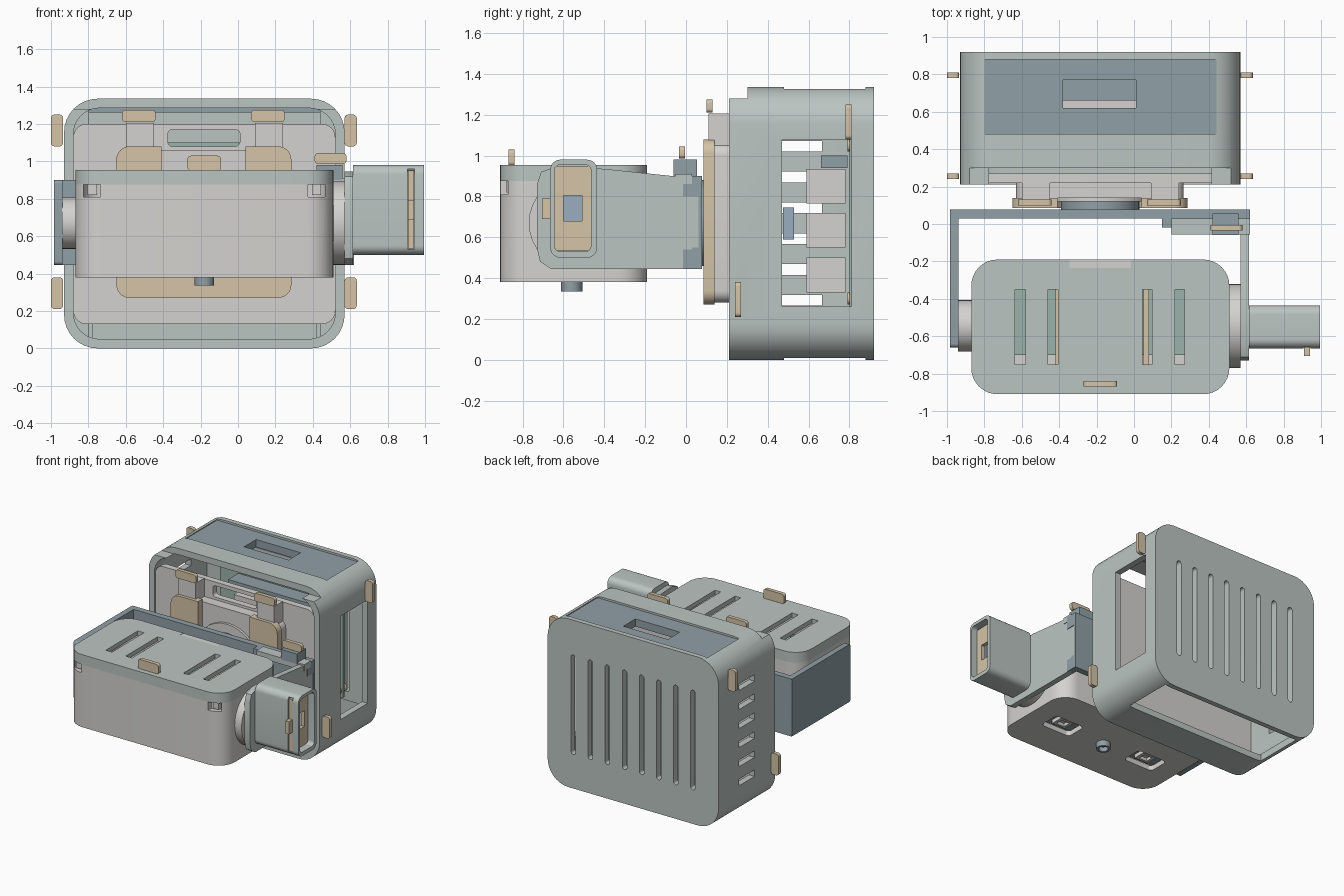
import bpy, bmesh, math

if "Cube" in bpy.data.objects:
    bpy.data.objects.remove(bpy.data.objects["Cube"])

COL = {"shell": (0.50, 0.56, 0.54), "dark": (0.28, 0.35, 0.38), "light": (0.66, 0.65, 0.63),
       "tan": (0.66, 0.55, 0.39), "green": (0.33, 0.45, 0.40), "blue": (0.33, 0.42, 0.52)}
MATS = {}
for n, c in COL.items():
    MATS[n] = bpy.data.materials.new(n)
    MATS[n].diffuse_color = (*c, 1)


def outline(u, v, r):
    """Rounded rectangle points."""
    if r <= 0:
        return [(u[0], v[0]), (u[1], v[0]), (u[1], v[1]), (u[0], v[1])]
    r = min(r, (u[1] - u[0]) / 2, (v[1] - v[0]) / 2)
    pts = []
    for cu, cv, a in ((u[1] - r, v[1] - r, 0), (u[0] + r, v[1] - r, 90),
                      (u[0] + r, v[0] + r, 180), (u[1] - r, v[0] + r, 270)):
        for i in range(9):
            t = math.radians(a + i * 90 / 8)
            pts.append((cu + r * math.cos(t), cv + r * math.sin(t)))
    return pts


def extrude(bm, axis, pts, a):
    put = {"x": lambda p, d: (d, p[0], p[1]), "y": lambda p, d: (p[0], d, p[1]),
           "z": lambda p, d: (p[0], p[1], d)}[axis]
    rings = [[bm.verts.new(put(p, d)) for p in pts] for d in a]
    n = len(pts)
    bm.faces.new(rings[0])
    bm.faces.new(rings[1])
    for i in range(n):
        j = (i + 1) % n
        bm.faces.new((rings[0][i], rings[0][j], rings[1][j], rings[1][i]))


def block(x, y, z, axis="z", r=0.0):
    """A box with corners rounded about the given axis (full r = cylinder)."""
    u, v, a = {"x": (y, z, x), "y": (x, z, y), "z": (x, y, z)}[axis]
    return axis, outline(u, v, r), a


def disc(axis, c, rad, a):
    return axis, outline((c[0] - rad, c[0] + rad), (c[1] - rad, c[1] + rad), rad), a


def mesh_object(name, solids):
    bm = bmesh.new()
    for s in solids:
        extrude(bm, *s)
    bmesh.ops.remove_doubles(bm, verts=bm.verts, dist=1e-5)
    bmesh.ops.recalc_face_normals(bm, faces=bm.faces)
    me = bpy.data.meshes.new(name)
    bm.to_mesh(me)
    bm.free()
    ob = bpy.data.objects.new(name, me)
    bpy.context.collection.objects.link(ob)
    return ob


def make(name, mat, solids, cuts=()):
    ob = mesh_object(name, solids)
    ob.data.materials.append(MATS[mat])
    bpy.ops.object.select_all(action="DESELECT")
    ob.select_set(True)
    bpy.context.view_layer.objects.active = ob
    for c in cuts:
        cutter = mesh_object("cutter", c)
        cutter.hide_render = True
        m = ob.modifiers.new("cut", "BOOLEAN")
        m.operation, m.solver, m.object = "DIFFERENCE", "EXACT", cutter
        bpy.ops.object.modifier_apply(modifier=m.name)
        bpy.data.objects.remove(cutter)
    bpy.ops.object.shade_smooth_by_angle(angle=math.radians(25))
    return ob


CX = -0.18  # centre line of the two housings

# Rear housing: open-front shell with vents and windows
vents = [block((CX + (i - 3.5) * 0.15 - .02, CX + (i - 3.5) * 0.15 + .02), (.8, 1), (.27, 1.06), "y", .02)
         for i in range(8)]
louvres = [block((-1, -.8), (.47, .665), (.265 + i * .151, .317 + i * .151)) for i in range(6)]
make("rear_housing", "shell", [block((-.93, .57), (.21, .92), (0, 1.335), "y", .18)], [
    [block((-.88, .52), (.1, .87), (.05, 1.285), "y", .14)],
    vents, louvres,
    [block((.4, .7), (.47, .81), (.26, 1.08))],
    [block((-.8, .44), (.48, .88), (-.1, .2)), block((-.8, .44), (.48, .88), (1.2, 1.4)),
     block((-1, .7), (.1, .3), (1.28, 1.4))]])
make("top_cover", "dark", [block((-.8, .44), (.48, .88), (1.26, 1.32))],
     [[block((-.38, .01), (.62, .77), (1.2, 1.4))]])
make("rear_front_plate", "light", [block((-.88, .52), (.22, .27), (.13, 1.2), "y", .07)],
     [[block((-.375, .01), (.1, .4), (1.08, 1.17), "y", .025)]])
make("bottom_lip", "shell", [block((-.78, .42), (.23, .27), (.05, .135))])

# Electronics inside the rear housing
make("rear_board", "green", [block((-.72, .36), (.8, .82), (.25, 1.1))])
make("rear_connectors", "light", [block((-.45, .3), (.59, .78), (z, z + .17)) for z in (.33, .55, .765)])
make("rear_terminal", "dark", [block((-.55, .34), (.66, .79), (.94, 1.0))])
make("rear_chip", "blue", [block((-.3, -.06), (.475, .53), (.59, .745))])
make("board_posts", "tan", [disc("y", (x, z), .03, (.79, .87)) for x in (-.68, .32) for z in (.3, 1.05)])

# Side clips on the rear housing
make("housing_clips", "tan", [block(x, y, z, "y", .02)
     for x in ((-1, -.935), (.57, .635))
     for y, z in (((.78, .81), (1.08, 1.25)), ((.24, .27), (.21, .38)))])

# Mounting frame on the front plate, with posts and clips
posts = [(-.6, -.45), (.09, .24)]
make("mount_frame", "light", [block((-.63, .265), (.14, .22), (.28, 1.06), "y", .06)])
make("mount_posts", "light", [block(p, (.11, .22), (1.0, 1.205)) for p in posts])
make("mount_pad", "tan", [block((-.65, .285), (.085, .14), (.27, 1.08), "y", .07)],
     [[block((-.41, .04), (0, .2), (.6, 1.2))], [disc("y", (CX, .67), .29, (0, .2))]])
make("mount_clips", "tan", [block((p[0] - .02, p[1] + .01), (.1, .13), (1.21, 1.275), "y", .02) for p in posts])
make("turntable_ring", "light", [disc("y", (CX, .67), .28, (.12, .22))])
make("turntable_disc", "dark", [disc("y", (CX, .67), .24, (.125, .15)), disc("y", (CX, .67), .21, (.07, .125))])

# Yoke that carries the front box
make("yoke_back", "dark", [block((-.98, .62), (.03, .078), (.445, .9))],
     [[block((.56, .7), (0, .06), (.55, .8))]])
make("yoke_left_arm", "dark", [block((-.983, -.937), (-.66, .078), (.445, .9), "x", .02)])
arm = [(-.73, .55), (-.715, .48), (-.66, .445), (.07, .445), (.07, .885), (-.02, .895),
       (-.4, .935), (-.64, .945), (-.71, .92), (-.73, .86)]
make("yoke_right_arm", "shell", [("x", arm, (.57, .615))])
make("yoke_shelf", "shell", [block((.2, .62), (-.055, .03), (.86, .91))])
make("yoke_stop", "dark", [block((.15, .2), (-.02, .03), (.8, .9)), block((.42, .56), (-.06, .055), (.9, .98))])
make("yoke_clip", "tan", [block((.41, .58), (-.035, -.005), (.985, 1.045), "y", .02)])
make("yoke_end_teeth", "dark", [block((.57, .62), (-.015, .05), z) for z in ((.445, .54), (.8, .9))])

# Pivot hubs
make("left_hub", "light", [disc("x", (-.545, .67), .138, (-.94, -.86))])
make("right_hub", "light", [disc("x", (-.545, .67), .225, (.5, .57))])

# Front box: hollow tray, bottom sensor windows and corner latch notches
sensor_x = (-.57, .21)
box_xy = ((-.87, .51), (-.91, -.19))
make("front_box", "light", [block(*box_xy, (.38, .875), "z", .14)], [
    [block((-.83, .47), (-.87, -.23), (.42, 1), "z", .1)],
    [block((x - .13, x + .13), (-.64, -.47), (.3, .5), "z", .03) for x in sensor_x],
    [block((x - .045, x + .045), (-1, -.8), (.81, .9)) for x in (-.78, .42)]])
make("box_latches", "light", [block((x - .025, x + .025), (-.88, -.82), (.82, .875)) for x in (-.78, .42)])
slots = [block(x, (-.75, -.35), (.8, 1)) for x in ((-.635, -.58), (-.46, -.405), (.045, .095), (.22, .27))]
make("box_lid", "shell", [block(*box_xy, (.875, .955), "z", .14)],
     [[block((-.83, .47), (-.87, -.23), (.8, .92), "z", .1)], slots,
      [block((-.345, -.015), (-.235, -.1), (.94, 1))]])
make("lid_tab", "light", [block((-.345, -.015), (-.235, -.19), (.93, .953))])
make("lid_clip", "tan", [block((-.27, -.09), (-.87, -.84), (.95, 1.03), "y", .02)])
make("box_board", "green", [block((-.66, .3), (-.7, -.3), (.76, .79))])
make("box_board_rails", "tan", [block((x, x + .03), (-.76, -.34), (.72, .8)) for x in (-.42, .05)])

# Sensors and lens under the box
make("sensor_backs", "dark", [block((x - .14, x + .14), (-.65, -.46), (.43, .46)) for x in sensor_x])
make("sensor_bezels", "light", [block((x - .06, x + .06), (-.6, -.5), (.4, .43)) for x in sensor_x],
     [[block((x - .035, x + .035), (-.58, -.52), (.3, .425)) for x in sensor_x]])
make("lens", "dark", [disc("z", (CX, -.56), .052, (.335, .43))],
     [[disc("z", (CX, -.56), .035, (.3, .37))]])

# Motor pod on the right arm
make("motor_pod", "shell", [block((.615, .995), (-.665, -.435), (.5, .98), "x", .05)], [
    [block((.7, 1.1), (-.645, -.465), (.53, .955), "x", .03)],
    [block((.905, .945), (-.8, -.6), (.53, .96))]])
make("pod_panel", "tan", [block((.91, .94), (-.66, -.465), (.535, .95)),
                          block((.91, .94), (-.705, -.655), (.69, .79))],
     [[block((.8, 1), (-.6, -.51), (.68, .805))]])
make("pod_motor", "blue", [block((.65, .88), (-.62, -.49), (.6, .88))])

for m in bpy.data.materials:
    if m.users and not m.is_grease_pencil:
        m.use_nodes = True
        m.node_tree.nodes["Principled BSDF"].inputs["Base Color"].default_value = m.diffuse_color
